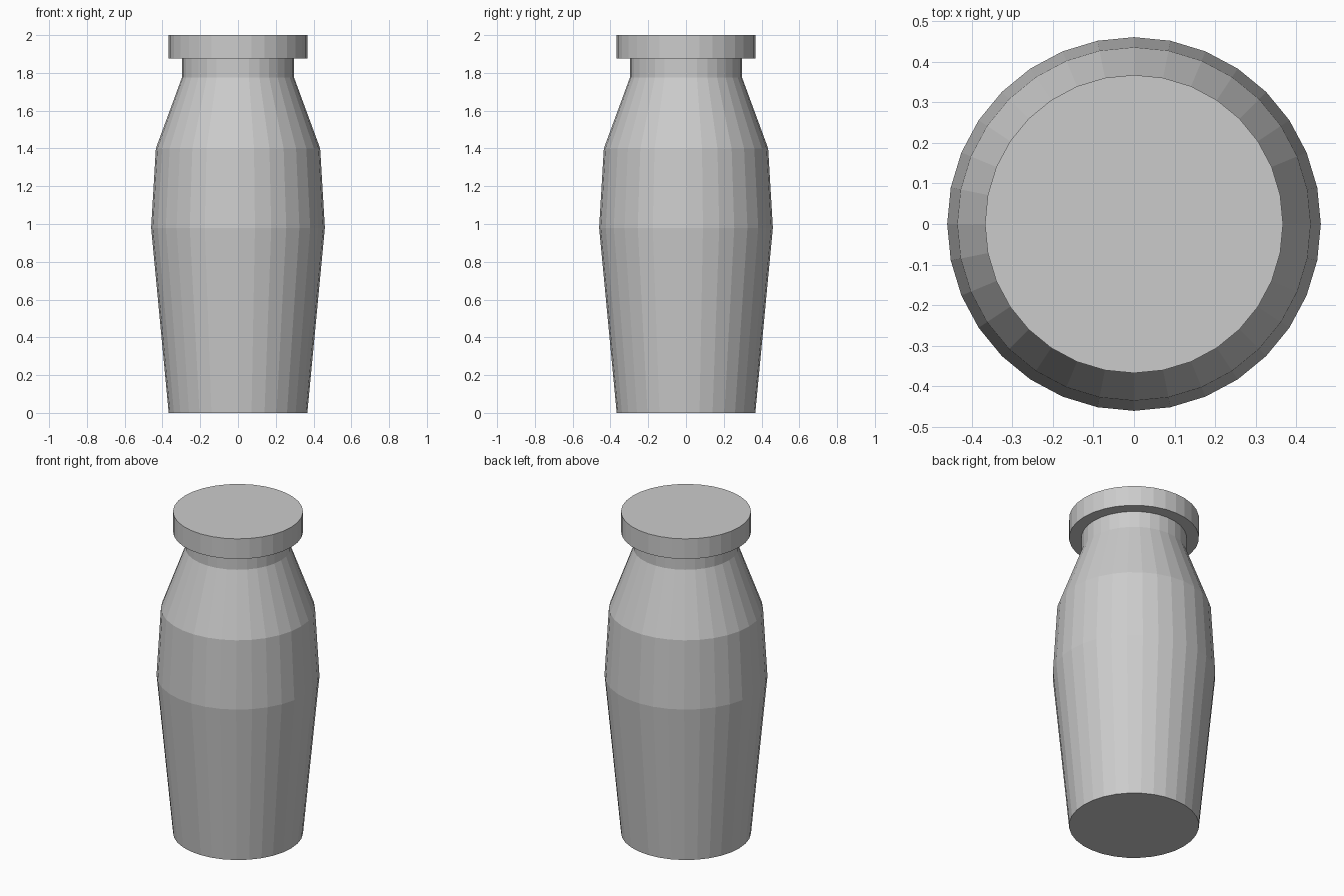
import bpy, bmesh
from math import cos, sin, tau

if "Cube" in bpy.data.objects:
    bpy.data.objects.remove(bpy.data.objects["Cube"])

SIDES = 32


def lathe(name, profile):
    """Closed solid turned around z from (radius, height) points, bottom to top."""
    bm = bmesh.new()
    rings = [[bm.verts.new((r * cos(tau * i / SIDES), r * sin(tau * i / SIDES), z))
              for i in range(SIDES)] for r, z in profile]
    for low, high in zip(rings, rings[1:]):
        for i in range(SIDES):
            j = (i + 1) % SIDES
            bm.faces.new((low[i], low[j], high[j], high[i]))
    bm.faces.new(rings[0][::-1])
    bm.faces.new(rings[-1])
    mesh = bpy.data.meshes.new(name)
    bm.to_mesh(mesh)
    bm.free()
    obj = bpy.data.objects.new(name, mesh)
    bpy.context.collection.objects.link(obj)
    return obj


# Bottle body: tapered base, belly, shoulder and neck (tucked into the lid)
lathe("bottle_body", [(0.367, 0), (0.46, 0.98), (0.435, 1.40),
                      (0.297, 1.775), (0.297, 1.90)])

# Flat disc lid
lathe("lid", [(0.367, 1.875), (0.367, 2.0)])
